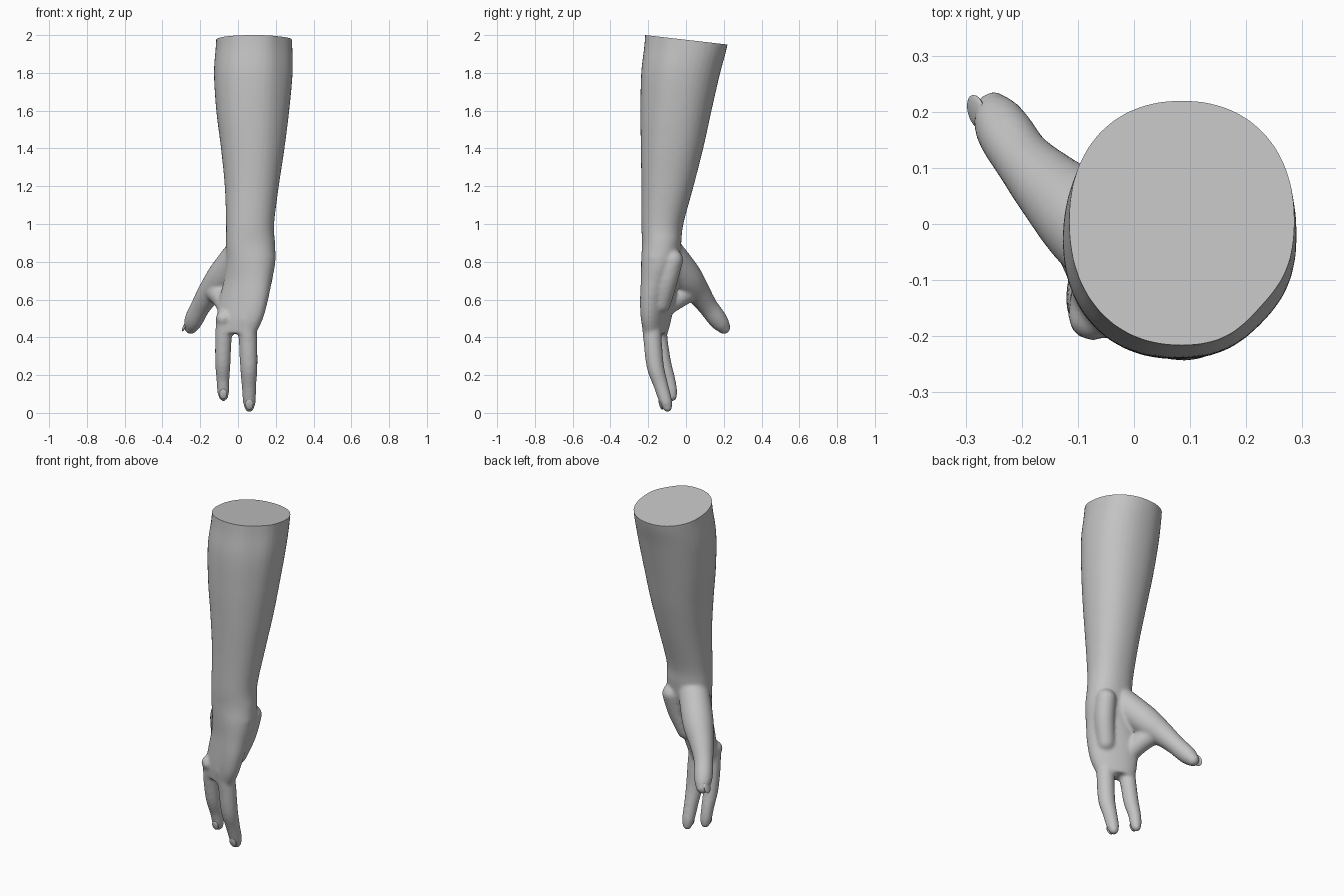
import bpy, bmesh, math
from mathutils import Vector, Matrix

cube = bpy.data.objects.get("Cube")
if cube:
    bpy.data.objects.remove(cube, do_unlink=True)

grey = bpy.data.materials.new("plain_grey")
grey.use_nodes = True
tone = (0.55, 0.55, 0.55, 1)
grey.diffuse_color = tone
bsdf = grey.node_tree.nodes["Principled BSDF"]
bsdf.inputs["Base Color"].default_value = tone
bsdf.inputs["Roughness"].default_value = 0.6

SIDES = 40


def spline(rows, steps=8):
    """Catmull-Rom interpolation through rows of numbers."""
    rows = [Vector(r) for r in rows]
    pts = [rows[0]] + rows + [rows[-1]]
    out = []
    for a, b, c, d in zip(pts, pts[1:], pts[2:], pts[3:]):
        for i in range(steps):
            t = i / steps
            out.append(0.5 * (2 * b + (c - a) * t + (2 * a - 5 * b + 4 * c - d) * t * t
                              + (3 * b - a - 3 * c + d) * t ** 3))
    return out + [rows[-1]]


def loft(bm, rings):
    """Skin a list of point rings and close both ends."""
    loops = [[bm.verts.new(p) for p in ring] for ring in rings]
    for a, b in zip(loops, loops[1:]):
        for i in range(SIDES):
            j = (i + 1) % SIDES
            bm.faces.new((a[i], a[j], b[j], b[i]))
    bm.faces.new(loops[0][::-1])
    bm.faces.new(loops[-1])


def section(cx, cy, hx, hy, turn, z):
    """Slightly squared oval at height z."""
    ring = []
    for i in range(SIDES):
        a = 2 * math.pi * i / SIDES
        c, s = math.cos(a), math.sin(a)
        k = (abs(c) ** 2.2 + abs(s) ** 2.2) ** (-1 / 2.2)
        dent = 1 - 0.05 * max(0, (z - 1.2) / 0.8) * math.exp(-((a - 5.5) / 0.3) ** 2)
        p = Vector((hx * c * k * dent, hy * s * k * dent, 0))
        ring.append(Matrix.Rotation(turn, 3, 'Z') @ p + Vector((cx, cy, z)))
    return ring


def ball(bm, pos, r):
    bmesh.ops.create_uvsphere(bm, u_segments=24, v_segments=16, radius=r,
                              matrix=Matrix.Translation(pos))


def limb(bm, rows):
    """Round tapering tube through (x, y, z, radius) rows with round ends."""
    pts = spline(rows)
    rings = []
    for i, p in enumerate(pts):
        d = (pts[min(i + 1, len(pts) - 1)] - pts[max(i - 1, 0)]).xyz.normalized()
        u = d.cross(Vector((1, 0.3, 0))).normalized()
        v = d.cross(u)
        angles = [2 * math.pi * k / SIDES for k in range(SIDES)]
        rings.append([p.xyz + p.w * (u * math.cos(a) + v * math.sin(a)) for a in angles])
    loft(bm, rings)
    ball(bm, pts[0].xyz, pts[0].w)
    ball(bm, pts[-1].xyz, pts[-1].w)


def finish(name, bm):
    mesh = bpy.data.meshes.new(name)
    bmesh.ops.recalc_face_normals(bm, faces=bm.faces)
    bm.to_mesh(mesh)
    bm.free()
    mesh.materials.append(grey)
    obj = bpy.data.objects.new(name, mesh)
    bpy.context.collection.objects.link(obj)
    return obj


def smooth(obj):
    bpy.ops.object.select_all(action='DESELECT')
    bpy.context.view_layer.objects.active = obj
    obj.select_set(True)
    bpy.ops.object.shade_smooth_by_angle(angle=math.radians(40))


bm = bmesh.new()

# Forearm and palm: centre x, centre y, half width, half depth, turn, height
core = [
    (0.085, 0.01, 0.196, 0.222, 0, 2.08),
    (0.085, 0.0, 0.202, 0.22, 0, 1.95),
    (0.081, -0.028, 0.208, 0.209, 0, 1.8),
    (0.078, -0.053, 0.193, 0.188, 0, 1.6),
    (0.078, -0.074, 0.168, 0.165, 0, 1.4),
    (0.073, -0.098, 0.143, 0.138, 0, 1.2),
    (0.064, -0.125, 0.127, 0.111, 0, 1.0),
    (0.066, -0.129, 0.13, 0.104, 0, 0.9),
    (0.068, -0.135, 0.13, 0.1, -0.2, 0.8),
    (0.052, -0.142, 0.132, 0.086, -0.4, 0.7),
    (0.03, -0.15, 0.138, 0.075, -0.45, 0.6),
    (0.01, -0.158, 0.13, 0.064, -0.42, 0.5),
    (-0.005, -0.16, 0.105, 0.05, -0.4, 0.42),
]
loft(bm, [section(*row) for row in spline(core)])

# Heel of the palm, thumb web and wrist bone
limb(bm, [(0.14, -0.07, 0.81, 0.055), (0.125, -0.1, 0.7, 0.055), (0.09, -0.13, 0.58, 0.05)])
limb(bm, [(-0.06, -0.11, 0.56, 0.05), (-0.085, -0.04, 0.61, 0.055), (-0.12, 0.02, 0.65, 0.06)])
ball(bm, (0.145, -0.16, 0.82), 0.052)

# Thumb
limb(bm, [(0.01, -0.09, 0.84, 0.085), (-0.08, -0.0, 0.72, 0.085), (-0.15, 0.065, 0.635, 0.066),
          (-0.197, 0.115, 0.565, 0.053), (-0.228, 0.16, 0.505, 0.051),
          (-0.243, 0.187, 0.47, 0.045), (-0.25, 0.2, 0.453, 0.036)])

# Two fingers
limb(bm, [(-0.065, -0.15, 0.5, 0.05), (-0.077, -0.142, 0.4, 0.044), (-0.08, -0.12, 0.27, 0.041),
          (-0.08, -0.092, 0.18, 0.035), (-0.078, -0.078, 0.115, 0.032),
          (-0.077, -0.073, 0.088, 0.026)])
limb(bm, [(0.04, -0.185, 0.5, 0.052), (0.052, -0.178, 0.4, 0.049), (0.057, -0.163, 0.25, 0.046),
          (0.058, -0.134, 0.15, 0.039), (0.06, -0.107, 0.06, 0.034),
          (0.06, -0.098, 0.03, 0.026)])

# Knuckles
for pos, r in (((-0.075, -0.165, 0.5), 0.043), ((0.05, -0.193, 0.5), 0.045)):
    ball(bm, pos, r)

# Blend all the volumes into one skin
rough = finish("rough_arm", bm)
remesh = rough.modifiers.new("blend", 'REMESH')
remesh.mode = 'VOXEL'
remesh.voxel_size = 0.009
soften = rough.modifiers.new("soften", 'SMOOTH')
soften.factor = 0.5
soften.iterations = 8
graph = bpy.context.evaluated_depsgraph_get()
skin = bmesh.new()
skin.from_mesh(rough.evaluated_get(graph).to_mesh())
bpy.data.objects.remove(rough, do_unlink=True)

# Flat sloping cut at the top of the forearm
bmesh.ops.bisect_plane(skin, geom=skin.verts[:] + skin.edges[:] + skin.faces[:],
                       plane_co=(0, -0.215, 2.0), plane_no=(0, 0.115, 1), clear_outer=True)
rim = [e for e in skin.edges if e.is_boundary]
bmesh.ops.holes_fill(skin, edges=rim, sides=0)
smooth(finish("arm_and_hand", skin))


# Nails: thin ovals laid on the tips
def nail(name, pos, normal, along, width, length):
    n = Vector(normal).normalized()
    a = Vector(along)
    a = (a - n * a.dot(n)).normalized()
    frame = Matrix((a.cross(n), a, n)).transposed().to_4x4()
    nb = bmesh.new()
    bmesh.ops.create_uvsphere(nb, u_segments=24, v_segments=12, radius=1,
                              matrix=Matrix.Translation(pos) @ frame
                              @ Matrix.Diagonal((width, length, 0.008, 1)))
    smooth(finish(name, nb))


nail("thumb_nail", (-0.28, 0.2, 0.462), (-0.8, -0.1, 0.4), (-0.04, 0.05, -0.07), 0.028, 0.036)
nail("index_nail", (-0.078, -0.104, 0.1), (0, -1, -0.25), (0, 0.25, -1), 0.02, 0.028)
nail("middle_nail", (0.06, -0.134, 0.045), (0, -1, -0.3), (0, 0.3, -1), 0.021, 0.03)
